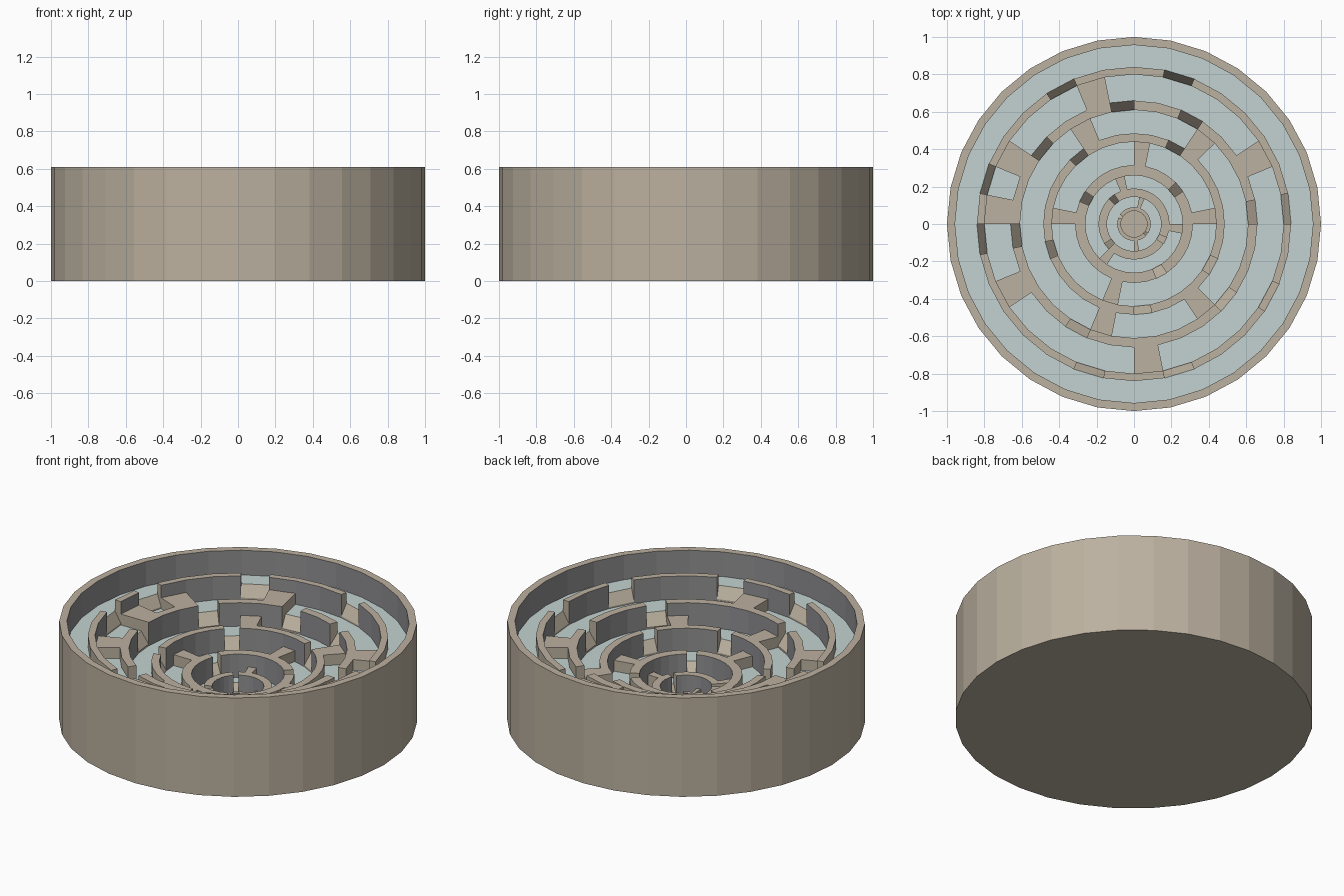
import bpy
import bmesh
from math import cos, sin, pi

cube = bpy.data.objects.get("Cube")
if cube:
    bpy.data.objects.remove(cube, do_unlink=True)

SIDES = 32


def material(name, rgb):
    m = bpy.data.materials.new(name)
    m.use_nodes = True
    m.diffuse_color = (*rgb, 1)
    m.node_tree.nodes["Principled BSDF"].inputs["Base Color"].default_value = (*rgb, 1)
    return m


TAN = material("warm_tan", (0.50, 0.44, 0.35))
FLOOR = material("pale_teal", (0.55, 0.65, 0.64))
GREY = material("inner_grey", (0.28, 0.28, 0.29))


def finish(name, bm, rule=None):
    """Turn a bmesh into an object, colouring faces by a rule."""
    bmesh.ops.recalc_face_normals(bm, faces=bm.faces)
    bm.normal_update()
    if rule:
        for f in bm.faces:
            f.material_index = rule(f)
    mesh = bpy.data.meshes.new(name)
    bm.to_mesh(mesh)
    bm.free()
    for m in (TAN, FLOOR, GREY):
        mesh.materials.append(m)
    ob = bpy.data.objects.new(name, mesh)
    bpy.context.collection.objects.link(ob)


def inward(f):
    c = f.calc_center_median()
    return f.normal.xy.dot(c.xy.normalized()) < -0.9


def arc(bm, outer, inner, start, count, z0, z_outer, z_inner):
    """Curved bar over a run of segments, its top may slope inward."""
    section = [(outer, z0), (outer, z_outer), (inner, z_inner), (inner, z0)]
    rows = []
    for i in range(start, start + count + 1):
        a = 2 * pi * i / SIDES
        rows.append([bm.verts.new((r * cos(a), r * sin(a), z)) for r, z in section])
    for a, b in zip(rows, rows[1:]):
        for k in range(4):
            j = (k + 1) % 4
            bm.faces.new((a[k], a[j], b[j], b[k]))
    bm.faces.new(rows[0])
    bm.faces.new(rows[-1])


# ring: outer radius, inner radius, wall top, gap segments
rings = [
    (0.84, 0.80, 0.525, (0, 6, 10, 14, 16, 22, 25, 29)),
    (0.66, 0.61, 0.448, (0, 5, 8, 12, 16, 21, 28)),
    (0.485, 0.44, 0.370, (5, 11, 17, 24, 29)),
    (0.315, 0.26, 0.294, (3, 13, 26)),
    (0.19, 0.145, 0.218, (11, 19, 29)),
    (0.09, 0.07, 0.142, (13, 28)),
]
# segments blocked in each lane, from the second lane inward
blocks = [(2, 9, 13, 15, 18, 24), (4, 10, 22, 27), (0, 7, 15, 22),
          (9, 20, 31), (6, 24)]
DROP = 0.067
floors = [top - DROP for _, _, top, _ in rings] + [0.075]

# Bowl with stepped floors
profile = [(1.0, 0), (1.0, 0.61), (0.957, 0.61), (0.957, floors[0])]
for i, ring in enumerate(rings):
    profile += [(ring[0], floors[i]), (ring[0], floors[i + 1])]
bm = bmesh.new()
loops = [[bm.verts.new((r * cos(2 * pi * i / SIDES), r * sin(2 * pi * i / SIDES), z))
          for i in range(SIDES)] for r, z in profile]
for a, b in zip(loops, loops[1:]):
    for i in range(SIDES):
        j = (i + 1) % SIDES
        bm.faces.new((a[i], a[j], b[j], b[i]))
bm.faces.new(loops[0])
bm.faces.new(loops[-1])


def bowl_rule(f):
    c = f.calc_center_median()
    if f.normal.z > 0.9 and c.z < 0.6:
        return 1 if c.xy.length > 0.05 else 0
    return 2 if c.xy.length > 0.1 and inward(f) else 0


finish("bowl", bm, bowl_rule)

# Ring walls, with sloping thresholds in their gaps
for n, (outer, inner, top, gaps) in enumerate(rings):
    low = floors[n + 1]
    walls, ramps = bmesh.new(), bmesh.new()
    for g, nxt in zip(gaps, gaps[1:] + (gaps[0] + SIDES,)):
        arc(ramps, outer, inner, g, 1, low, floors[n], low + 0.01)
        if nxt - g > 1:
            arc(walls, outer, inner, g + 1, nxt - g - 1, low, top, top)
    finish(f"ring_wall_{n + 1}", walls, lambda f: 2 if inward(f) else 0)
    finish(f"gap_ramps_{n + 1}", ramps)

# Blocks closing the lanes between rings
for n, segments in enumerate(blocks):
    bm = bmesh.new()
    for s in segments:
        arc(bm, rings[n][1], rings[n + 1][0], s, 1, floors[n + 1],
            rings[n + 1][2], rings[n + 1][2])
    finish(f"lane_blocks_{n + 1}", bm)
